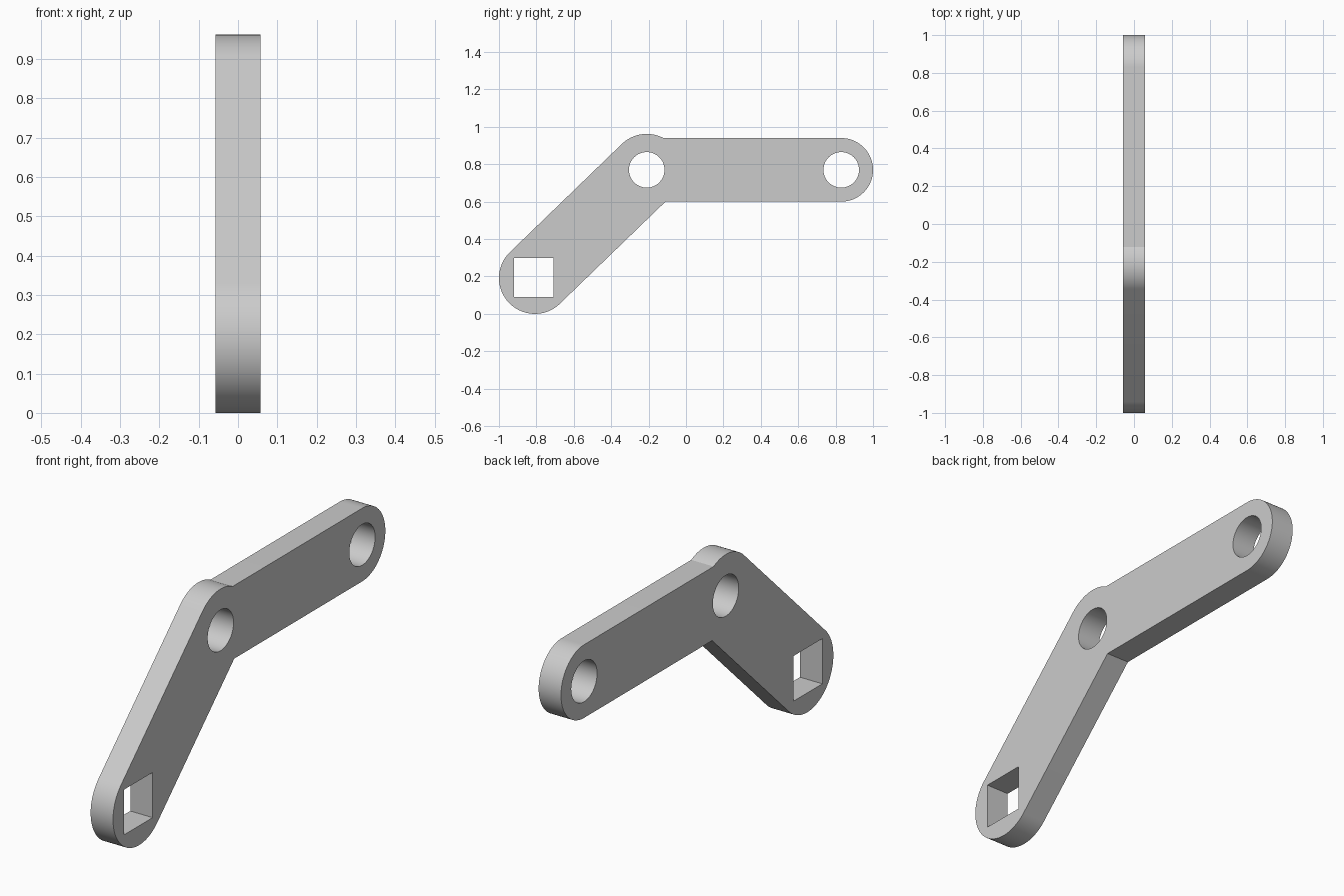
import bpy, bmesh
from math import cos, sin, pi, atan2, asin, radians
from mathutils import Vector

if "Cube" in bpy.data.objects:
    bpy.data.objects.remove(bpy.data.objects["Cube"])

THICK = 0.115
R_BIG, R_END, R_HOLE, HALF_SQ = 0.192, 0.17, 0.095, 0.105
foot, elbow, tip = Vector((-0.808, 0.192)), Vector((-0.21, 0.77)), Vector((0.83, 0.77))

grey = bpy.data.materials.new("plain grey")
grey.use_nodes = True
colour = (0.6, 0.6, 0.6, 1)
grey.diffuse_color = colour
grey.node_tree.nodes["Principled BSDF"].inputs["Base Color"].default_value = colour


def arc(centre, radius, start, end, steps=48):
    """Points along an arc in the (y, z) plane."""
    angles = [start + (end - start) * i / steps for i in range(steps + 1)]
    return [centre + radius * Vector((cos(a), sin(a))) for a in angles]


# Outer outline: rounded foot, inner corner, rounded tip, raised elbow
slope = elbow - foot
lean = atan2(slope.y, slope.x)
along = slope.normalized()
lower_edge = foot + R_BIG * Vector((along.y, -along.x))
inner_z = tip.y - R_END
inner = lower_edge + along * ((inner_z - lower_edge.y) / along.y)
outline = arc(foot, R_BIG, lean + pi / 2, lean + 3 * pi / 2)
outline += [inner]
outline += arc(tip, R_END, -pi / 2, pi / 2)
outline += arc(elbow, R_BIG, asin(R_END / R_BIG), 0) [:1]
outline += arc(elbow, R_BIG, asin(R_END / R_BIG), lean + pi / 2, 24)[1:]

# Round pivot holes and the square drive hole
holes = [arc(c, R_HOLE, 0, 2 * pi, 64)[:-1] for c in (elbow, tip)]
square_centre = Vector((-0.814, 0.195))
holes.append([square_centre + HALF_SQ * Vector(s)
              for s in ((-1, -1), (1, -1), (1, 1), (-1, 1))])

# Fill the profile and extrude it to a plate
bm = bmesh.new()
edges = []
for loop in [outline] + holes:
    verts = [bm.verts.new((-THICK / 2, p.x, p.y)) for p in loop]
    edges += [bm.edges.new((v, verts[(i + 1) % len(verts)])) for i, v in enumerate(verts)]
bmesh.ops.triangle_fill(bm, edges=edges, use_beauty=True, use_dissolve=False, normal=(1, 0, 0))
solid = bmesh.ops.extrude_face_region(bm, geom=bm.faces[:], use_keep_orig=True)
moved = [g for g in solid["geom"] if isinstance(g, bmesh.types.BMVert)]
bmesh.ops.translate(bm, verts=moved, vec=(THICK, 0, 0))
bmesh.ops.recalc_face_normals(bm, faces=bm.faces[:])

mesh = bpy.data.meshes.new("crank_arm")
bm.to_mesh(mesh)
bm.free()
mesh.materials.append(grey)
arm = bpy.data.objects.new("crank_arm", mesh)
bpy.context.collection.objects.link(arm)

bpy.ops.object.select_all(action="DESELECT")
arm.select_set(True)
bpy.context.view_layer.objects.active = arm
bpy.ops.object.shade_smooth_by_angle(angle=radians(20))
